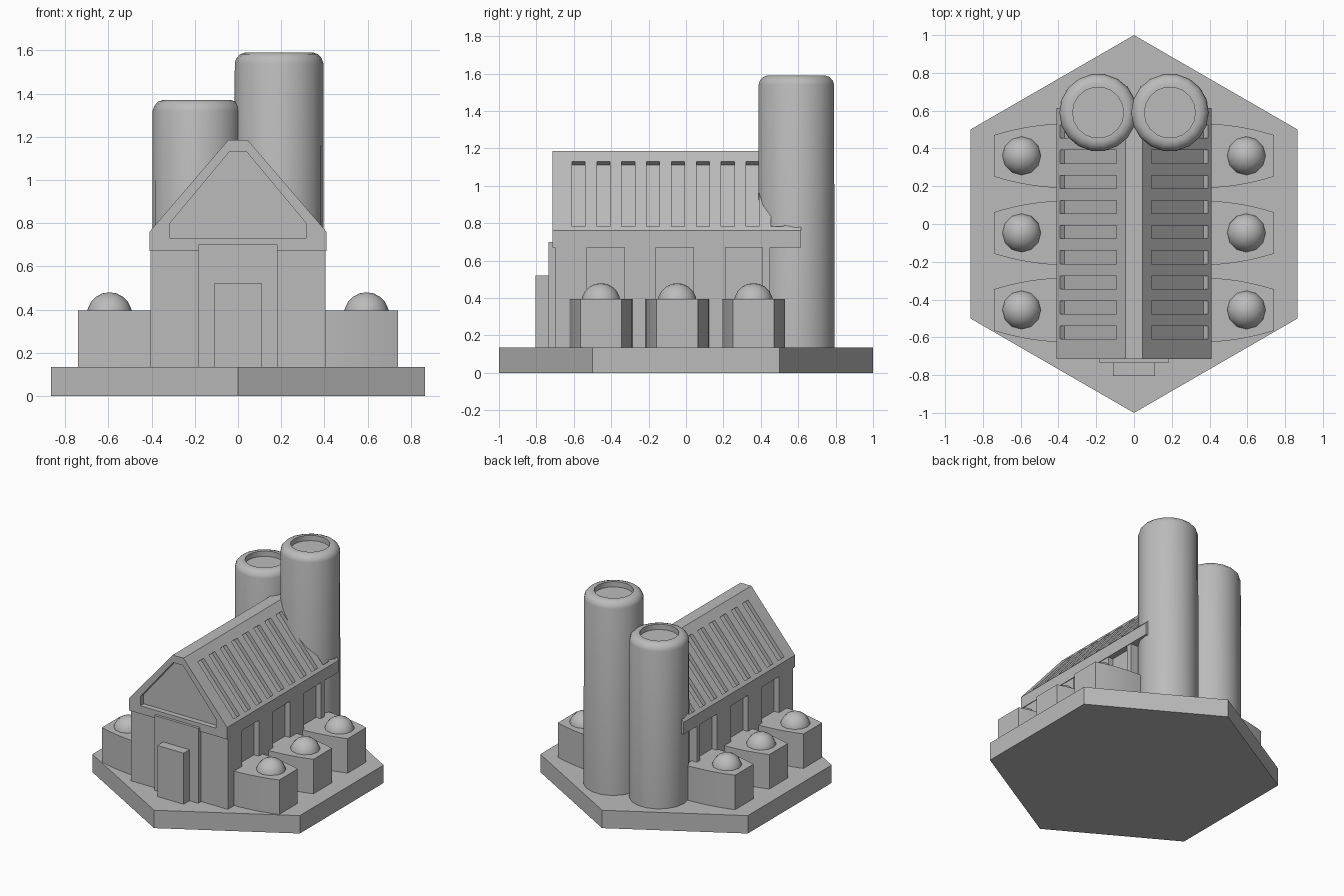
import bpy, bmesh, math
from mathutils import Matrix, Vector

if "Cube" in bpy.data.objects:
    bpy.data.objects.remove(bpy.data.objects["Cube"])

GREY = (0.5, 0.5, 0.5, 1)
grey = bpy.data.materials.new("plain_grey")
grey.use_nodes = True
grey.diffuse_color = GREY
grey.node_tree.nodes["Principled BSDF"].inputs["Base Color"].default_value = GREY


def shade(mesh):
    """Smooth shading with edges above 35 degrees kept sharp."""
    bm = bmesh.new()
    bm.from_mesh(mesh)
    for f in bm.faces:
        f.smooth = True
    for e in bm.edges:
        e.smooth = len(e.link_faces) == 2 and e.calc_face_angle(0) < math.radians(35)
    bm.to_mesh(mesh)
    bm.free()


def finish(bm, name):
    bmesh.ops.recalc_face_normals(bm, faces=bm.faces)
    mesh = bpy.data.meshes.new(name)
    bm.to_mesh(mesh)
    bm.free()
    mesh.materials.append(grey)
    shade(mesh)
    ob = bpy.data.objects.new(name, mesh)
    bpy.context.collection.objects.link(ob)
    return ob


def add_prism(bm, pts, lo, hi, axis="z"):
    """Extrude an outline along z, or an x-z outline along y."""
    def at(p, d):
        return (p[0], p[1], d) if axis == "z" else (p[0], d, p[1])
    rings = [[bm.verts.new(at(p, d)) for p in pts] for d in (lo, hi)]
    bm.faces.new(rings[0])
    bm.faces.new(rings[1])
    n = len(pts)
    for i in range(n):
        j = (i + 1) % n
        bm.faces.new((rings[0][i], rings[0][j], rings[1][j], rings[1][i]))


def prism(name, pts, lo, hi, axis="z"):
    bm = bmesh.new()
    add_prism(bm, pts, lo, hi, axis)
    return finish(bm, name)


def box(name, x, y0, y1, z0, z1):
    return prism(name, [(-x, y0), (x, y0), (x, y1), (-x, y1)], z0, z1)


def mirrored(half):
    """Complete a right-hand outline with its reflection in x."""
    return half + [(-x, v) for x, v in reversed(half)]


def lathe(name, profile, sides, cx, cy):
    bm = bmesh.new()
    rings = []
    for r, z in profile:
        rings.append([bm.verts.new((cx + r * math.cos(k * math.tau / sides),
                                    cy + r * math.sin(k * math.tau / sides), z))
                      for k in range(sides)])
    for a, b in zip(rings, rings[1:]):
        for k in range(sides):
            m = (k + 1) % sides
            bm.faces.new((a[k], a[m], b[m], b[k]))
    bm.faces.new(rings[0])
    bm.faces.new(rings[-1])
    return finish(bm, name)


FLOOR = 0.135
EAVE = 0.67

# Hexagonal base
corners = [math.radians(90 + 60 * k) for k in range(6)]
prism("base", [(math.cos(a), math.sin(a)) for a in corners], 0, FLOOR)

# Hall walls with tall recessed bays along both sides
wall = [(0.405, -0.70)]
for start, end in ((-0.53, -0.33), (-0.16, 0.04), (0.21, 0.41)):
    wall += [(0.405, start), (0.365, start), (0.365, end), (0.405, end)]
wall.append((0.405, 0.45))
prism("hall_walls", mirrored(wall), FLOOR - 0.01, EAVE + 0.01)

# Roof block
roof = prism("roof", mirrored([(0.41, EAVE), (0.41, 0.76), (0.045, 1.185)]),
             -0.715, 0.615, "y")

# Cutters: gable panel and slanted roof slots
bm = bmesh.new()
add_prism(bm, mirrored([(0.315, 0.73), (0.315, 0.80), (0.04, 1.13)]), -0.8, -0.675, "y")
slope = Vector((0.365, 0, -0.425))
for side in (1, -1):
    for k in range(9):
        centre = Vector((0.242 * side, -0.575 + 0.133 * k, 0.956))
        turn = Matrix.Rotation(side * math.atan2(0.425, 0.365), 4, "Y")
        size = Matrix.Diagonal((0.46, 0.07, 0.06, 1))
        bmesh.ops.create_cube(bm, size=1, matrix=Matrix.Translation(centre) @ turn @ size)
cutter = finish(bm, "roof_cutter")
cutter.hide_render = True
cut = roof.modifiers.new("slots", "BOOLEAN")
cut.operation = "DIFFERENCE"
cut.solver = "EXACT"
cut.object = cutter
graph = bpy.context.evaluated_depsgraph_get()
carved = bpy.data.meshes.new_from_object(roof.evaluated_get(graph))
roof.modifiers.clear()
roof.data = carved
shade(carved)
bpy.data.objects.remove(cutter)

# Entrance
box("door_surround", 0.183, -0.735, -0.69, FLOOR - 0.01, 0.70)
box("entrance_porch", 0.11, -0.805, -0.72, FLOOR - 0.01, 0.52)

# Two hollow-topped towers at the back
for name, x, top in (("right_tower", -0.19, 1.37), ("left_tower", 0.19, 1.59)):
    lathe(name, [(0.207, FLOOR - 0.01), (0.205, top - 0.05), (0.198, top - 0.027),
                 (0.18, top - 0.008), (0.158, top), (0.135, top), (0.135, top - 0.04)],
          18, x, 0.59)

# Side bays with bowed flanks, each capped by a dome
for side, label in ((1, "left"), (-1, "right")):
    for k in range(3):
        y = -0.455 + 0.408 * k
        edge = [(0.36 + 0.38 * t / 8, 0.11 + 0.06 * (1 - (t / 8) ** 2)) for t in range(9)]
        outline = [(side * x, y + w) for x, w in edge]
        outline += [(side * x, y - w) for x, w in reversed(edge)]
        prism(f"{label}_bay_{k + 1}", outline, FLOOR - 0.01, 0.395)
        bm = bmesh.new()
        bmesh.ops.create_uvsphere(bm, u_segments=12, v_segments=10, radius=0.105,
                                  matrix=Matrix.Translation((side * 0.595, y, 0.375)))
        finish(bm, f"{label}_dome_{k + 1}")
